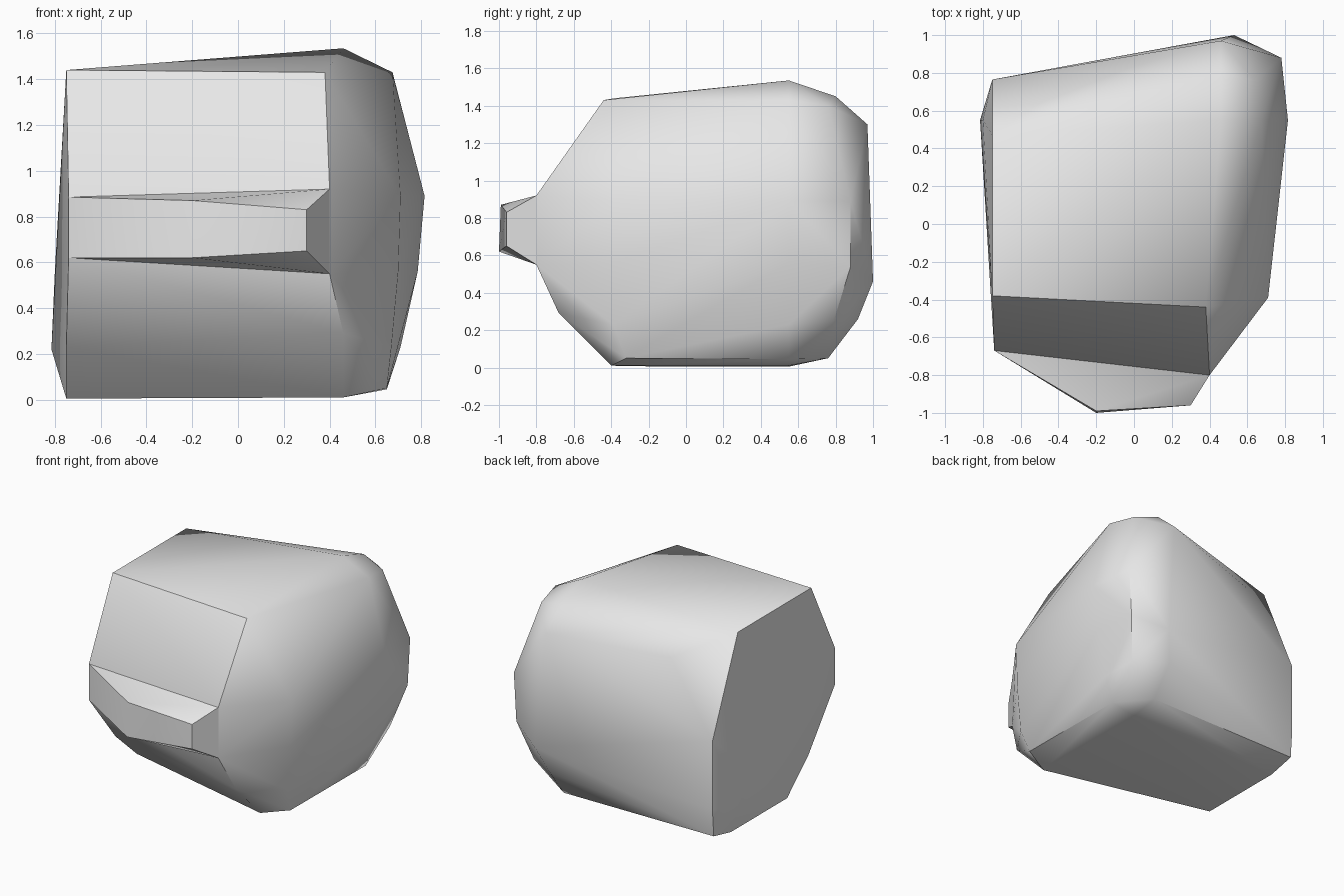
import bpy
import bmesh
import math

default_cube = bpy.data.objects.get("Cube")
if default_cube:
    bpy.data.objects.remove(default_cube, do_unlink=True)


def make_material(name, colour):
    material = bpy.data.materials.new(name)
    material.use_nodes = True
    material.diffuse_color = colour
    material.node_tree.nodes["Principled BSDF"].inputs["Base Color"].default_value = colour
    return material


def profile_yz(x, outline):
    """Place a side-on outline at a constant x."""
    return [(x, y, z) for y, z in outline]


def profile_xz(y, outline):
    """Place a front-on outline at a constant y."""
    return [(x, y, z) for x, z in outline]


def make_hull(name, points, material, open_back=False):
    """Wrap the points in a faceted convex skin with softened shading."""
    bm = bmesh.new()
    for point in points:
        bm.verts.new(point)
    result = bmesh.ops.convex_hull(bm, input=bm.verts[:])
    unused = [v for v in bm.verts if not v.link_faces]
    bmesh.ops.delete(bm, geom=unused, context="VERTS")
    bmesh.ops.recalc_face_normals(bm, faces=bm.faces[:])
    if open_back:
        hidden = [f for f in bm.faces if f.normal.y > 0.7]
        bmesh.ops.delete(bm, geom=hidden, context="FACES")
    mesh = bpy.data.meshes.new(name)
    bm.to_mesh(mesh)
    bm.free()
    mesh.materials.append(material)
    rock = bpy.data.objects.new(name, mesh)
    bpy.context.collection.objects.link(rock)
    bpy.ops.object.select_all(action="DESELECT")
    rock.select_set(True)
    bpy.context.view_layer.objects.active = rock
    bpy.ops.object.shade_smooth_by_angle(angle=math.radians(40))
    return rock


stone = make_material("light grey stone", (0.8, 0.8, 0.8, 1.0))

# Flat left side of the boulder, with a slight bulge towards the back
left_side = profile_yz(-0.75, [
    (-0.38, 1.44), (0.47, 1.44), (0.765, 0.75), (0.765, 0.25), (0.75, 0.05),
    (0.55, 0.005), (-0.1, 0.005), (-0.35, 0.23),
])
left_bulge = profile_xz(0.55, [(-0.815, 0.22), (-0.8, 0.56)])

# Main ridge running over the top, down the back and under the base
ridge = profile_yz(0.46, [
    (0.55, 1.535), (0.8, 1.45), (0.97, 1.3), (0.92, 0.26),
    (0.76, 0.05), (0.55, 0.01), (-0.4, 0.01), (-0.68, 0.29),
])
ridge += [(0.38, -0.44, 1.43), (0.53, 1.0, 0.46), (-0.38, 0.72, 1.25)]

# Rounded right side, from front to back
right_front = profile_xz(-0.39, [(0.71, 0.89), (0.7, 0.56), (0.67, 0.23)])
right_middle = profile_xz(0.55, [
    (0.675, 1.43), (0.815, 0.89), (0.785, 0.56), (0.71, 0.23), (0.65, 0.045),
])
right_back = profile_xz(0.88, [(0.78, 0.89), (0.76, 0.54)])
right_back += [(0.64, 0.76, 1.4), (0.68, 0.79, 0.25), (0.65, -0.32, 0.05)]

# Base of the protruding ledge, shared by both parts
ledge_base = profile_yz(0.4, [(-0.8, 0.92), (-0.8, 0.55)])
ledge_base += profile_yz(-0.74, [(-0.67, 0.885), (-0.67, 0.62)])

# Blunt outer face of the ledge
ledge_tip = profile_yz(0.3, [(-0.96, 0.83), (-0.96, 0.65)])
ledge_tip += profile_yz(-0.2, [(-0.99, 0.87), (-1.0, 0.62)])

make_hull(
    "boulder_body",
    left_side + left_bulge + ridge + right_front + right_middle + right_back + ledge_base,
    stone,
)
make_hull("boulder_front_ledge", ledge_base + ledge_tip, stone, open_back=True)
